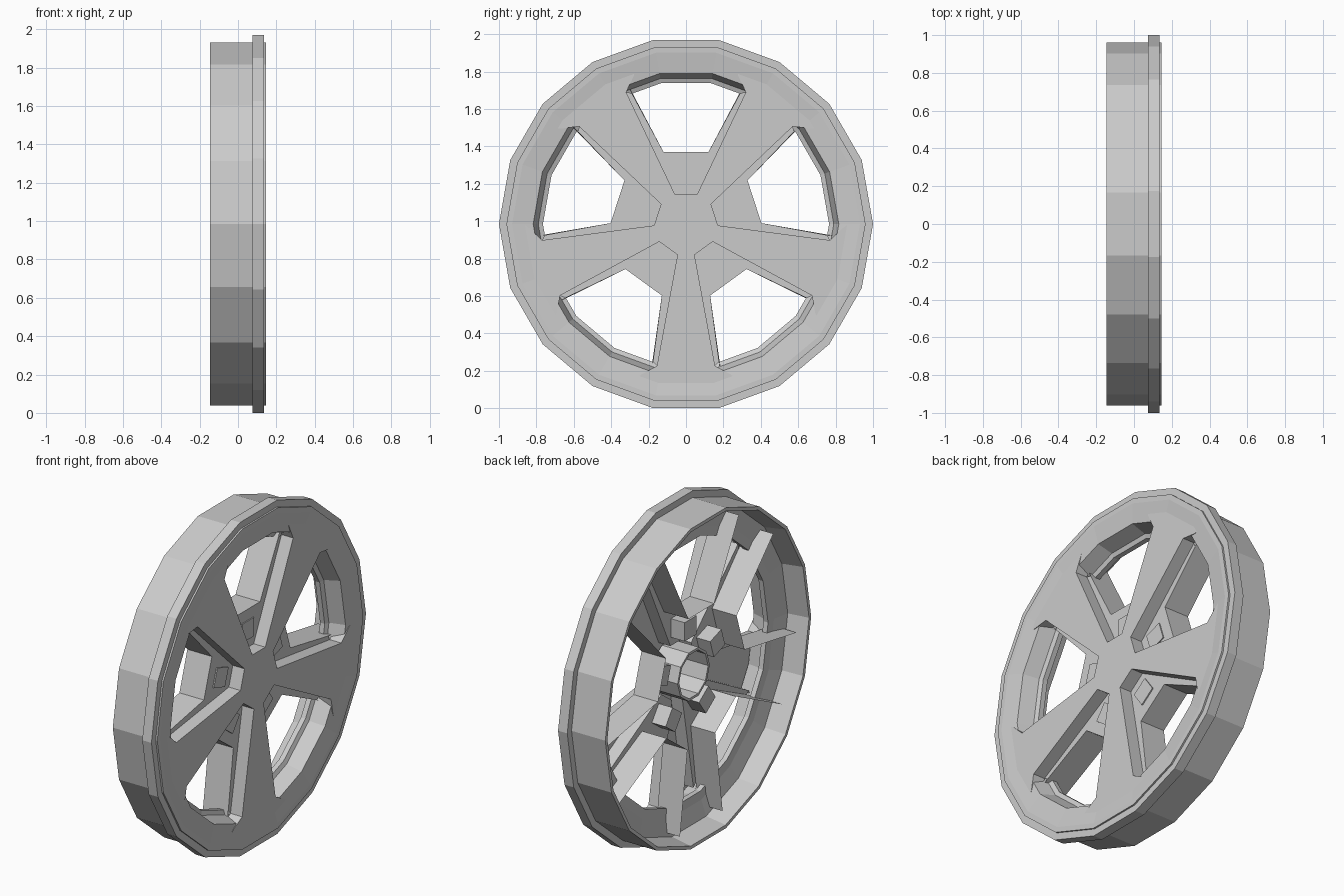
import bpy, bmesh, math

if "Cube" in bpy.data.objects:
    bpy.data.objects.remove(bpy.data.objects["Cube"])

CZ = math.sin(math.radians(80))   # wheel centre height (18-sided rim of radius 1)
SPOKES = 5


def make(name, verts, faces):
    """Mesh object in wheel space: x is the axle, centre lifted to CZ."""
    me = bpy.data.meshes.new(name)
    me.from_pydata([(x, y, z + CZ) for x, y, z in verts], [], faces)
    bm = bmesh.new()
    bm.from_mesh(me)
    bmesh.ops.recalc_face_normals(bm, faces=bm.faces)
    bm.to_mesh(me)
    bm.free()
    ob = bpy.data.objects.new(name, me)
    bpy.context.collection.objects.link(ob)
    return ob


def turn(p, a):
    x, y, z = p
    c, s = math.cos(a), math.sin(a)
    return (x, y * c - z * s, y * s + z * c)


def lathe(name, profile, n):
    """Closed (x, radius) profile spun about the axle."""
    m = len(profile)
    verts = [turn((x, r, 0), 2 * math.pi * i / n) for i in range(n) for x, r in profile]
    faces = [(i * m + j, i * m + (j + 1) % m,
              (i + 1) % n * m + (j + 1) % m, (i + 1) % n * m + j)
             for i in range(n) for j in range(m)]
    return make(name, verts, faces)


def repeat(name, verts, faces):
    """Five copies around the axle, joined in one object."""
    vs, fs = [], []
    for k in range(SPOKES):
        o = len(vs)
        vs += [turn(p, 2 * math.pi * k / SPOKES) for p in verts]
        fs += [[i + o for i in f] for f in faces]
    return make(name, vs, fs)


# Rim: thin barrel, outer flange, shallow front dish and stepped inner ring
lathe("rim", [(-0.145, 0.96), (0.075, 0.96), (0.075, 1.0), (0.135, 1.0),
              (0.135, 0.96), (0.145, 0.96), (0.145, 0.93), (0.13, 0.817),
              (0.04, 0.79), (0.03, 0.765), (0.0, 0.765), (0.0, 0.82),
              (-0.02, 0.92), (-0.145, 0.94)], 18)

# Spoke plate: star outline with five tapered windows and straight edges
outline = []
for k in range(SPOKES):
    a = 2 * math.pi * k / SPOKES
    for y, z in [(0.25, 0.89), (0.28, 0.79), (0.32, 0.705), (0.06, 0.16),
                 (-0.06, 0.16), (-0.32, 0.705), (-0.28, 0.79), (-0.25, 0.89)]:
        outline.append(turn((0, y, z), a))
    outline.append(turn((0, 0, 0.93), a + math.pi / SPOKES))
n = len(outline)
plate = [(x, y, z) for x in (0.136, 0.06) for _, y, z in outline]
make("spoke_plate", plate,
     [list(range(n))] +
     [(i, (i + 1) % n, n + (i + 1) % n, n + i) for i in range(n)])

# Window walls: ledge and sunken lug floor, then deep spoke sides and hub end
side = [(0.06, 0.06, 0.16), (0.06, 0.12, 0.385), (0.06, 0.29, 0.70),
        (0.06, 0.32, 0.705), (0.06, 0.35, 0.82), (-0.1, 0.35, 0.82),
        (-0.1, 0.12, 0.385)]
walls = side + [(x, -y, z) for x, y, z in side]
half = [(0, 1, 2, 3), (1, 2, 4, 5, 6)]
faces = half + [tuple(i + 7 for i in f) for f in half]
faces += [(0, 1, 8, 7), (1, 6, 13, 8)]
repeat("window_walls", walls, faces)

# Lug bolts through the sunken floors
w = 0.055
bolt = [(x, y, 0.265 + z) for x in (-0.03, 0.067) for y, z in
        [(-w, -w), (w, -w), (w, w), (-w, w)]]
repeat("lug_bolts", bolt, [(0, 1, 2, 3), (4, 5, 6, 7), (0, 1, 5, 4),
                           (1, 2, 6, 5), (2, 3, 7, 6), (3, 0, 4, 7)])

# Axle socket, open at the back
lathe("axle_socket", [(-0.05, 0.15), (0.125, 0.15), (0.125, 0.135), (-0.05, 0.135)], 10)
